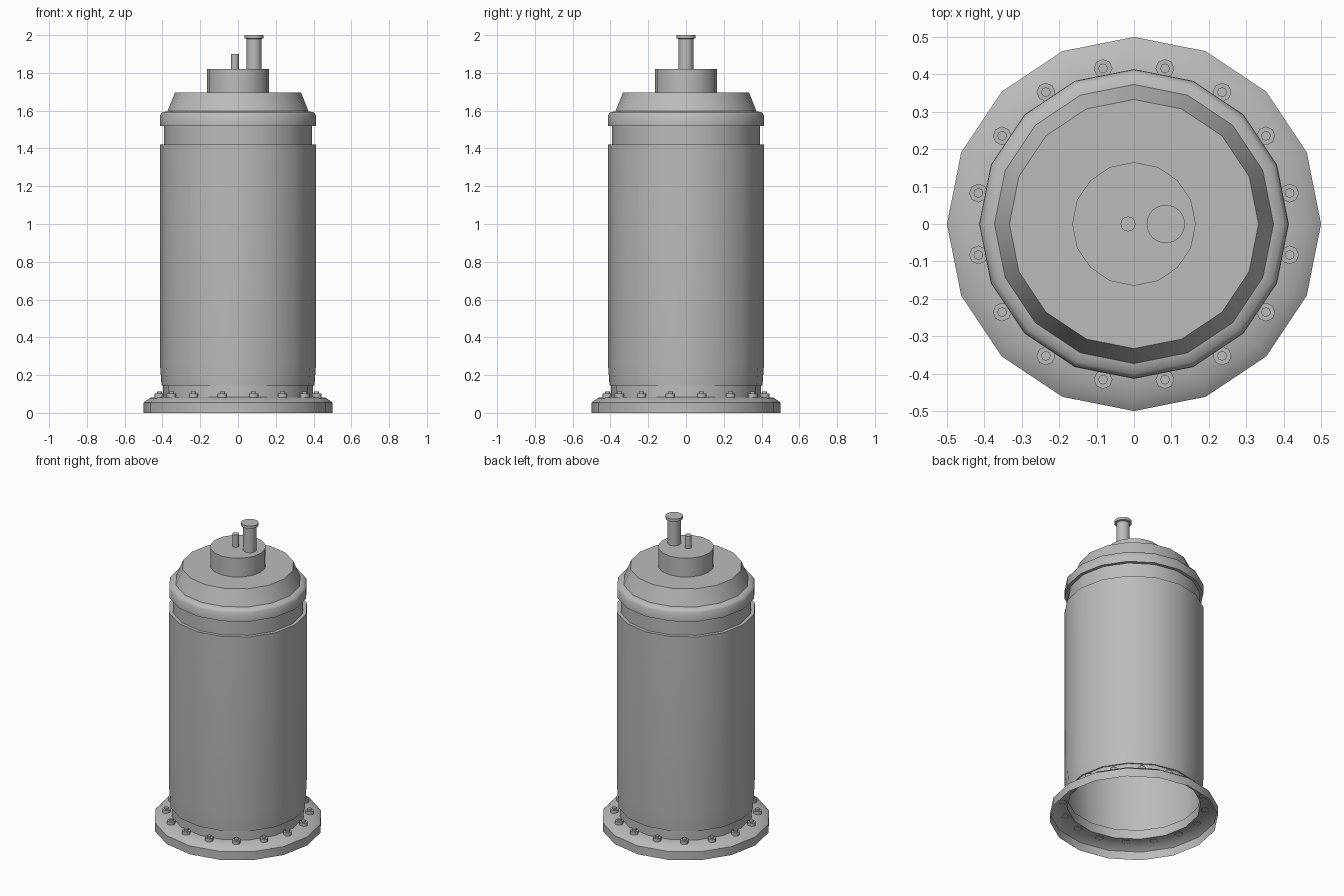
import bpy, bmesh, math

if "Cube" in bpy.data.objects:
    bpy.data.objects.remove(bpy.data.objects["Cube"], do_unlink=True)

grey = bpy.data.materials.new("plain_grey")
grey.use_nodes = True
colour = (0.5, 0.5, 0.5, 1)
grey.diffuse_color = colour
grey.node_tree.nodes["Principled BSDF"].inputs["Base Color"].default_value = colour


def lathe(name, profile, sides=16, centres=((0, 0),)):
    """Spin a (radius, height) profile round z at each centre; radius 0 closes an end."""
    bm = bmesh.new()
    for cx, cy in centres:
        rings = []
        for r, z in profile:
            count = sides if r > 0 else 1
            rings.append([bm.verts.new((cx + r * math.cos(math.tau * i / sides),
                                        cy + r * math.sin(math.tau * i / sides), z))
                          for i in range(count)])
        for low, high in zip(rings, rings[1:]):
            if len(high) == 1:
                bm.faces.new(low)
                continue
            for i in range(sides):
                j = (i + 1) % sides
                bm.faces.new((low[i], low[j], high[j], high[i]))
    mesh = bpy.data.meshes.new(name)
    bm.to_mesh(mesh)
    bm.free()
    mesh.materials.append(grey)
    obj = bpy.data.objects.new(name, mesh)
    bpy.context.collection.objects.link(obj)
    bpy.ops.object.select_all(action='DESELECT')
    obj.select_set(True)
    bpy.context.view_layer.objects.active = obj
    bpy.ops.object.shade_smooth_by_angle(angle=math.radians(50))
    return obj


# Hollow base flange, open underneath
lathe("base_flange", [(0.5, 0), (0.5, 0.055), (0.465, 0.08), (0.397, 0.085)])

# Open tube: lower neck, main barrel and upper neck
lathe("barrel", [(0.397, 0.085), (0.397, 0.145), (0.405, 0.145), (0.414, 0.27),
                 (0.414, 1.42), (0.392, 1.42), (0.392, 1.52)])

# Rounded collar and sloping lid
lathe("collar", [(0.392, 1.52), (0.413, 1.52), (0.413, 1.575), (0.4, 1.592), (0.373, 1.597)])
lathe("lid", [(0.373, 1.597), (0.333, 1.697), (0, 1.697)])

# Hub, capped pipe and pin on top
lathe("hub", [(0.165, 1.697), (0.165, 1.82), (0, 1.82)])
lathe("pipe", [(0.039, 1.82), (0.039, 1.98), (0.051, 1.983), (0.051, 2.0), (0, 2.0)],
      32, [(0.085, 0)])
lathe("pin", [(0.02, 1.82), (0.02, 1.9), (0, 1.9)], 16, [(-0.016, 0)])

# Ring of bolts, one at the middle of each flange side
spots = [(0.424 * math.cos(math.tau * (i + 0.5) / 16),
          0.424 * math.sin(math.tau * (i + 0.5) / 16)) for i in range(16)]
lathe("flange_bolts", [(0.025, 0.08), (0.025, 0.102), (0.013, 0.102), (0.013, 0.112), (0, 0.112)],
      8, spots)
